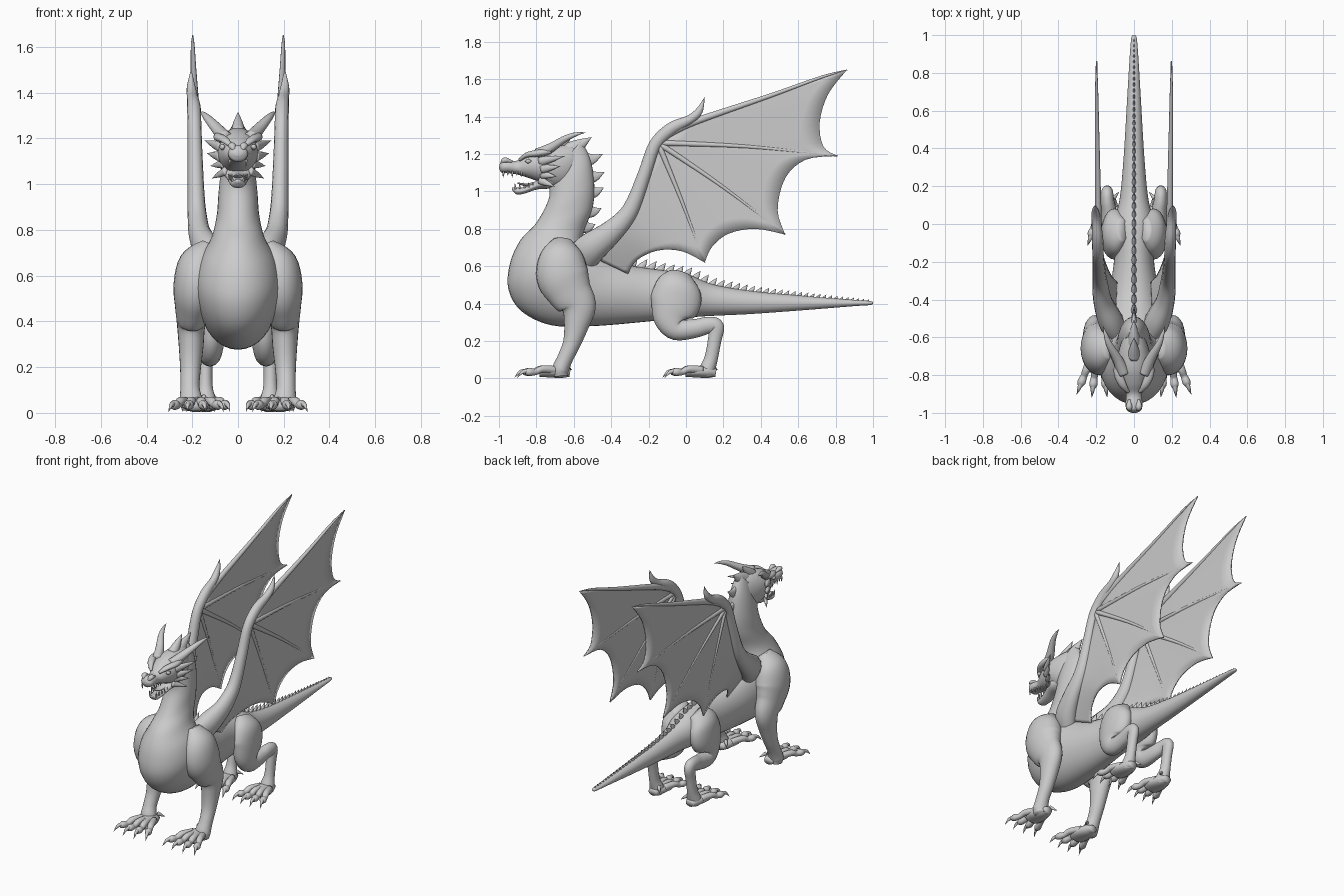
import bpy, bmesh, math
from mathutils import Vector as V


def spline(rows, n=5):
    """Smooth interpolation through rows of numbers."""
    rows = [V(r) for r in rows]
    out = []
    for i in range(len(rows) - 1):
        a, b = rows[max(i - 1, 0)], rows[i]
        c, d = rows[i + 1], rows[min(i + 2, len(rows) - 1)]
        for k in range(n):
            t = k / n
            out.append(0.5 * (2 * b + (c - a) * t + (2 * a - 5 * b + 4 * c - d) * t * t
                              + (3 * b - a - 3 * c + d) * t ** 3))
    return out + [rows[-1]]


def tube(pts, n=5):
    """Rings along a path; each point is x, y, z, side radius, fore-aft radius."""
    s = spline(pts, n)
    rings = []
    for i, p in enumerate(s):
        t = (V(s[min(i + 1, len(s) - 1)][:3]) - V(s[max(i - 1, 0)][:3])).normalized()
        ref = V((1, 0, 0)) if abs(t.x) < 0.9 else V((0, 1, 0))
        side = (ref - t * ref.dot(t)).normalized()
        rings.append((V(p[:3]), side * max(p[3], 5e-4), t.cross(side) * max(p[4], 5e-4)))
    return rings


def slices(rows, n=5):
    """Rings from side-view slices: lower y, z, upper y, z, half width."""
    rings = []
    for p in spline(rows, n):
        lo, hi = V((0, p[0], p[1])), V((0, p[2], p[3]))
        rings.append(((lo + hi) / 2, V((max(p[4], 1e-3), 0, 0)), (hi - lo) / 2))
    return rings


def spike(a, b, rs, ru, bend=(0, 0, 0)):
    a, b = V(a), V(b)
    m = (a + b) / 2 + V(bend)
    return tube([(*a, rs, ru), (*m, rs * .62, ru * .62), (*b, 0, 0)], 4)


def finish(name, bm, mirror):
    bmesh.ops.recalc_face_normals(bm, faces=bm.faces)
    me = bpy.data.meshes.new(name)
    bm.to_mesh(me)
    bm.free()
    ob = bpy.data.objects.new(name, me)
    bpy.context.collection.objects.link(ob)
    for f in me.polygons:
        f.use_smooth = True
    if mirror:
        ob.modifiers.new("Mirror", 'MIRROR').use_axis[0] = True
    return ob


def build(name, parts, mirror=False, sides=20):
    bm = bmesh.new()
    for rings in parts:
        vs = [[bm.verts.new(c + a * math.cos(2 * math.pi * k / sides) + b * math.sin(2 * math.pi * k / sides))
               for k in range(sides)] for c, a, b in rings]
        for r, q in zip(vs, vs[1:]):
            for k in range(sides):
                j = (k + 1) % sides
                bm.faces.new((r[k], r[j], q[j], q[k]))
        bm.faces.new(vs[0])
        bm.faces.new(vs[-1])
    return finish(name, bm, mirror)


# Neck, chest, trunk and tail in one loft
body = [(-.74, 1.06, -.56, 1.27, .05), (-.73, .98, -.51, 1.17, .072), (-.76, .90, -.49, 1.03, .085),
        (-.81, .82, -.50, .91, .093), (-.885, .74, -.54, .80, .115), (-.94, .62, -.55, .735, .16),
        (-.95, .48, -.50, .69, .185), (-.88, .36, -.42, .65, .18), (-.72, .285, -.35, .62, .16),
        (-.5, .28, -.27, .60, .135), (-.2, .305, -.17, .585, .105), (0, .325, 0, .56, .105),
        (.14, .335, .14, .505, .075), (.35, .345, .35, .468, .055), (.65, .367, .65, .44, .037),
        (.9, .387, .9, .42, .022), (.985, .393, .985, .414, .014), (1, .402, 1, .406, .004)]
build("body", [slices(body, 6)], sides=32)

# Head: skull, lower jaw, tongue
build("skull", [slices([(-1, 1.125, -.995, 1.15, .02), (-.985, 1.10, -.98, 1.168, .04),
                        (-.95, 1.098, -.95, 1.168, .045), (-.90, 1.09, -.90, 1.165, .042),
                        (-.85, 1.075, -.845, 1.20, .065), (-.78, 1.05, -.77, 1.235, .088),
                        (-.70, 1.02, -.68, 1.25, .085), (-.62, 1.04, -.60, 1.245, .06),
                        (-.57, 1.12, -.56, 1.22, .02)])], sides=24)
build("lower_jaw", [slices([(-.93, 1.008, -.93, 1.022, .012), (-.905, .984, -.91, 1.022, .03),
                            (-.86, .99, -.87, 1.022, .037), (-.80, 1.01, -.81, 1.05, .05),
                            (-.74, 1.015, -.75, 1.09, .065), (-.69, 1.03, -.69, 1.1, .05)])])
build("tongue", [tube([(0, -.78, 1.05, .03, .01), (0, -.85, 1.035, .022, .008), (0, -.9, 1.045, .006, .004)])])

# Teeth along both jaws
teeth = []
for i in range(6):
    y = -.975 + i * .024
    teeth.append(spike((.036, y, 1.108), (.034, y - .003, 1.073 + (i % 2) * .01), .006, .007))
for i in range(5):
    y = -.912 + i * .024
    teeth.append(spike((.024 + i * .004, y, 1.012 + i * .003), (.026 + i * .004, y - .003, 1.047), .005, .006))
build("teeth", teeth, True, 8)

# Nostrils, brows and eyes
build("nostrils", [tube([(.018, -.985, 1.15, .008, .008), (.026, -.968, 1.168, .017, .015),
                         (.025, -.93, 1.158, .006, .006)])], True, 12)
build("brow_ridges", [tube([(.03, -.89, 1.168, .008, .008), (.06, -.85, 1.195, .02, .014),
                            (.085, -.79, 1.205, .022, .018), (.09, -.72, 1.215, .012, .012)])], True, 12)
build("eyes", [tube([(.062, -.86, 1.16, .001, .001), (.068, -.845, 1.162, .013, .013),
                     (.073, -.825, 1.162, .001, .001)])], True, 12)

# Horns and cheek spikes
build("horns", [tube([(.055, -.79, 1.2, .032, .032), (.085, -.72, 1.235, .027, .025),
                      (.13, -.64, 1.285, .018, .017), (.152, -.58, 1.308, .009, .009),
                      (.165, -.535, 1.315, 0, 0)])], True)
build("cheek_spikes", [spike((.07, -.78, 1.16), (.145, -.645, 1.19), .02, .026),
                       spike((.075, -.77, 1.12), (.135, -.67, 1.135), .018, .024),
                       spike((.06, -.77, 1.09), (.12, -.69, 1.08), .016, .022),
                       spike((.05, -.78, 1.06), (.115, -.70, 1.025), .016, .022)], True, 12)

# Back plates: large on the neck, shrinking along back and tail
plates = [spike((0, -.70, 1.22), (0, -.60, 1.315), .035, .04),
          spike((0, -.64, 1.2), (0, -.505, 1.29), .04, .06)]
for (y, z), (ty, tz) in [((-.56, 1.17), (-.445, 1.2)), ((-.54, 1.08), (-.435, 1.105)),
                         ((-.53, 1.0), (-.44, 1.02)), ((-.54, .9), (-.452, .91)), ((-.56, .82), (-.485, .825))]:
    plates.append(spike((0, y, z), (0, ty, tz), .02, .048, (0, 0, -.012)))
top = [(r[2], r[3]) for r in body[6:]]
y = -.46
while y < .97:
    for (a, za), (b, zb) in zip(top, top[1:]):
        if a <= y <= b:
            z = za + (zb - za) * (y - a) / (b - a)
    k = (1 - y) / 1.4
    plates.append(spike((0, y, z - .012), (0, y + .012 + .03 * k, z + .008 + .036 * k), .006 + .01 * k, .01 + .018 * k))
    y += .026 + .028 * k
build("back_plates", plates, False, 10)

# Legs
build("front_legs", [tube([(.13, -.66, .74, .03, .05), (.165, -.665, .66, .09, .115), (.185, -.66, .55, .098, .14),
                           (.198, -.62, .46, .078, .12), (.205, -.575, .385, .062, .095),
                           (.205, -.585, .29, .054, .068), (.208, -.61, .19, .045, .048),
                           (.21, -.645, .11, .042, .042), (.205, -.67, .05, .05, .045),
                           (.205, -.67, .012, .04, .04)])], True, 24)
build("hind_legs", [tube([(.06, -.03, .56, .03, .06), (.09, -.045, .5, .07, .115), (.107, -.055, .41, .068, .135),
                          (.115, -.075, .32, .058, .1), (.122, -.045, .262, .05, .06),
                          (.13, .05, .268, .042, .05), (.14, .12, .285, .035, .045),
                          (.142, .162, .275, .032, .042), (.142, .152, .2, .03, .036),
                          (.142, .135, .11, .032, .036), (.14, .115, .05, .045, .042),
                          (.14, .11, .012, .038, .04)])], True, 24)


def foot(label, x, y, size, spread):
    """Palm, four knuckled toes and claws."""
    toes, claws = [], []
    toes.append(tube([(x, y + .045, .03, .03, .022), (x, y, .036, .05, .034),
                      (x, y - .07, .035, .065, .03), (x, y - .12, .028, .05, .02)]))
    for i in range(4):
        ang = (i - 1.5) * spread
        dx, dy = math.sin(ang), -math.cos(ang)
        at = lambda d, z: (x + (i - 1.5) * .018 + dx * d * size, y + dy * d * size, z)
        toes.append(tube([(*at(.03, .045), .02, .022), (*at(.11, .05), .021, .02), (*at(.15, .035), .018, .017),
                          (*at(.185, .035), .022, .022), (*at(.208, .03), .012, .012)], 4))
        claws.append(tube([(*at(.19, .04), .013, .014), (*at(.225, .034), .009, .01), (*at(.255, .004), 0, 0)], 4))
    claws.append(spike((x - .03, y + .02, .07), (x - .062, y + .055, .045), .012, .014))
    build(label + "_feet", toes, True, 14)
    build(label + "_claws", claws, True, 10)


foot("front", .183, -.665, 1.0, .25)
foot("hind", .14, .115, .95, .22)

# Wing arm, thumb and finger bones
wrist = (.19, -.15, 1.26)
tips = [(.2, .1, .62), (.2, .53, .77), (.2, .81, 1.19)]
arms = [tube([(.08, -.58, .62, .05, .09), (.125, -.51, .695, .065, .085), (.165, -.41, .775, .05, .065),
              (.178, -.325, .86, .042, .05), (.183, -.275, .95, .037, .042), (.187, -.22, 1.1, .033, .036),
              (.19, -.165, 1.25, .03, .034), (.193, -.08, 1.335, .03, .034), (.2, .02, 1.385, .024, .025),
              (.205, .07, 1.43, .018, .02), (.205, .1, 1.505, 0, 0)]),
        tube([(.19, -.1, 1.31, .022, .025), (.19, .05, 1.375, .018, .02), (.195, .45, 1.512, .012, .012),
              (.198, .72, 1.61, .008, .008), (.198, .862, 1.65, .002, .002)])]
for t in tips:
    m = (V(wrist) + V(t)) / 2
    arms.append(tube([(*wrist, .016, .016), (m.x, m.y, m.z + .015, .009, .01), (*t, .003, .004)]))
build("wing_bones", arms, True, 14)

# Wing membrane: ruled surface from the arm to a scalloped trailing edge
edge, root = [], []
spans = [([(.09, -.31, .56), (.13, -.26, .635), (.17, -.15, .685), (.19, -.02, .68), tips[0]],
          [(.1, -.52, .66), (.14, -.43, .74), (.178, -.32, .86), (.187, -.23, 1.08), wrist]),
         ([tips[0], (.2, .14, .705), (.2, .23, .775), (.2, .37, .8), tips[1]], [wrist] * 5),
         ([tips[1], (.2, .49, .9), (.2, .53, 1.07), (.2, .64, 1.17), tips[2]], [wrist] * 5),
         ([tips[2], (.2, .735, 1.24), (.2, .715, 1.37), (.2, .76, 1.52), (.198, .86, 1.65)],
          [wrist, (.19, -.12, 1.29), (.19, -.08, 1.325), (.19, -.04, 1.345), (.19, 0, 1.36)])]
for e, r in spans:
    edge += spline(e, 4)
    root += spline(r, 4)
bm = bmesh.new()
N = 8
grid = [[bm.verts.new(r.lerp(e, k / N)) for k in range(N + 1)] for e, r in zip(edge, root)]
for a, b in zip(grid, grid[1:]):
    for k in range(N):
        bm.faces.new((a[k], a[k + 1], b[k + 1], b[k]))
bmesh.ops.remove_doubles(bm, verts=bm.verts, dist=.0005)
wing = finish("wing_membranes", bm, True)
solid = wing.modifiers.new("Thickness", 'SOLIDIFY')
solid.thickness = .008
solid.offset = 0
